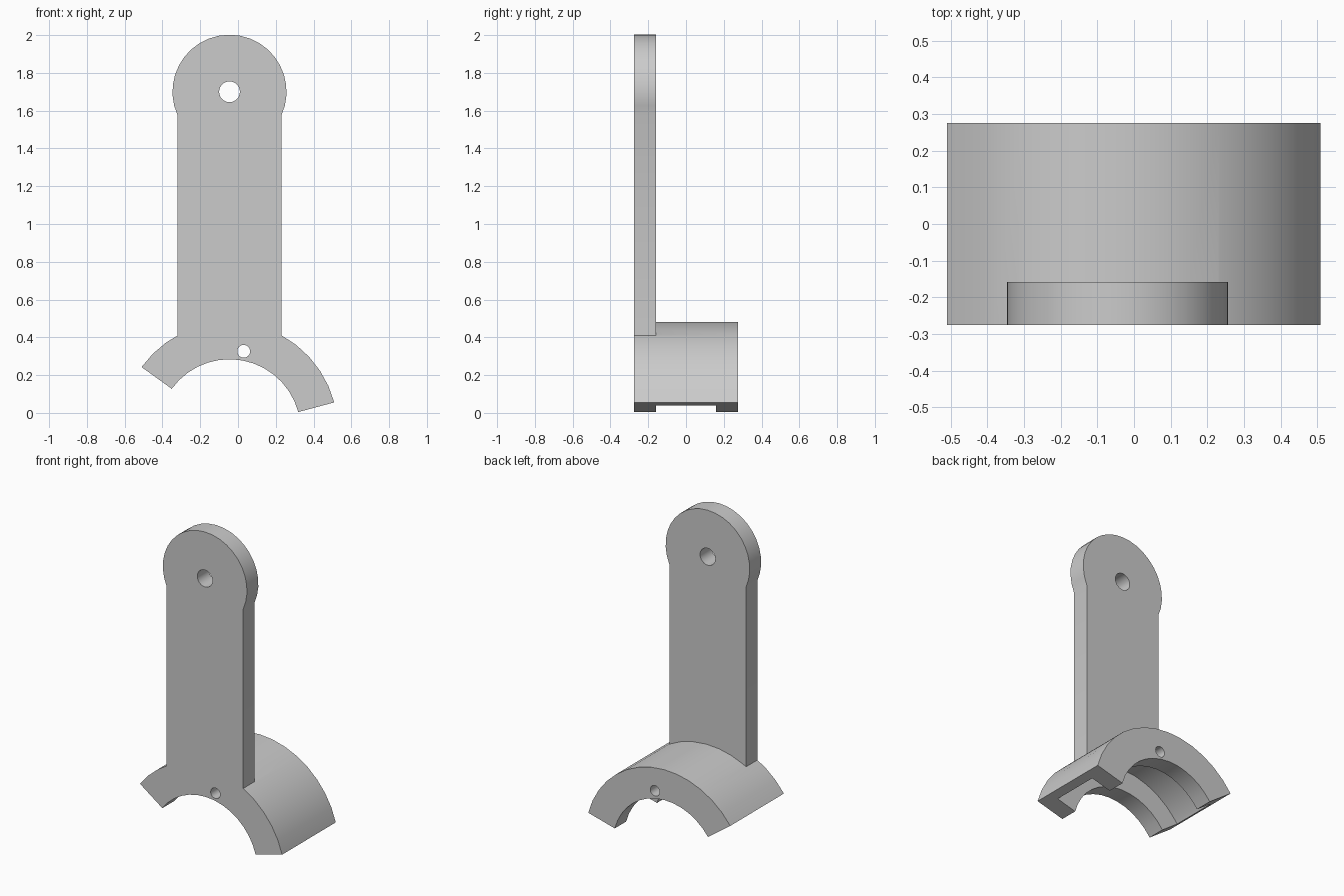
import bpy, bmesh
from math import sin, cos, radians

cube = bpy.data.objects.get("Cube")
if cube:
    bpy.data.objects.remove(cube, do_unlink=True)

CX, ARC_Z = -0.045, -0.093          # axis of the saddle
HEAD_Z, HEAD_R = 1.70, 0.302        # rounded end of the arm
R_IN, R_GROOVE, R_OUT = 0.377, 0.517, 0.574
START, END = 15, 144.2
FRONT, BACK, WALL = -0.275, 0.275, 0.117
HALF = 0.275                        # half width of the arm

grey = bpy.data.materials.new("light grey")
grey.use_nodes = True
colour = (0.6, 0.6, 0.6, 1)
grey.diffuse_color = colour
grey.node_tree.nodes["Principled BSDF"].inputs["Base Color"].default_value = colour


def arc(z, r, a, b, steps):
    """Points along an arc about the centre line, angles in degrees."""
    angles = [radians(a + (b - a) * i / steps) for i in range(steps + 1)]
    return [(CX + r * cos(t), z + r * sin(t)) for t in angles]


def prism(name, outline, y0, y1):
    """Extrude an x-z outline along y."""
    bm = bmesh.new()
    face = bm.faces.new([bm.verts.new((x, y0, z)) for x, z in outline])
    ext = bmesh.ops.extrude_face_region(bm, geom=[face])["geom"]
    moved = [v for v in ext if isinstance(v, bmesh.types.BMVert)]
    bmesh.ops.translate(bm, verts=moved, vec=(0, y1 - y0, 0))
    bmesh.ops.recalc_face_normals(bm, faces=bm.faces)
    mesh = bpy.data.meshes.new(name)
    bm.to_mesh(mesh)
    bm.free()
    mesh.materials.append(grey)
    obj = bpy.data.objects.new(name, mesh)
    bpy.context.collection.objects.link(obj)
    return obj


def sector(name, r0, r1, a, b, y0, y1):
    outline = arc(ARC_Z, r0, a, b, 14) + arc(ARC_Z, r1, b, a, 14)
    return prism(name, outline, y0, y1)


def hole(name, x, z, r):
    pts = [(px + x - CX, pz) for px, pz in arc(z, r, 0, 345, 23)]
    return prism(name, pts, FRONT - 0.1, BACK + 0.1)


def combine(target, other, operation):
    mod = target.modifiers.new(operation.lower(), 'BOOLEAN')
    mod.object, mod.operation, mod.solver = other, operation, 'EXACT'
    bpy.context.view_layer.objects.active = target
    bpy.ops.object.modifier_apply(modifier=mod.name)
    bpy.data.objects.remove(other, do_unlink=True)


# Curved saddle with the arm joined to its front wall
bracket = sector("arm_and_saddle", R_IN, R_OUT, START, END, FRONT, BACK)
arm_outline = ([(CX - HALF, 0.37), (CX + HALF, 0.37)]
               + arc(HEAD_Z, HEAD_R, -24.4, 204.4, 22))
combine(bracket, prism("arm", arm_outline, FRONT, FRONT + WALL), 'UNION')

# Channel running around the inside of the saddle
groove = sector("groove_cutter", R_IN - 0.1, R_GROOVE, START - 8, END + 8,
                FRONT + WALL, BACK - WALL)
combine(bracket, groove, 'DIFFERENCE')

# Pivot hole in the head and pin hole through both saddle walls
combine(bracket, hole("pivot_cutter", CX, HEAD_Z, 0.055), 'DIFFERENCE')
combine(bracket, hole("pin_cutter", 0.03, 0.326, 0.034), 'DIFFERENCE')

bpy.ops.object.select_all(action='DESELECT')
bracket.select_set(True)
bpy.context.view_layer.objects.active = bracket
bpy.ops.object.shade_smooth_by_angle(angle=radians(25))
